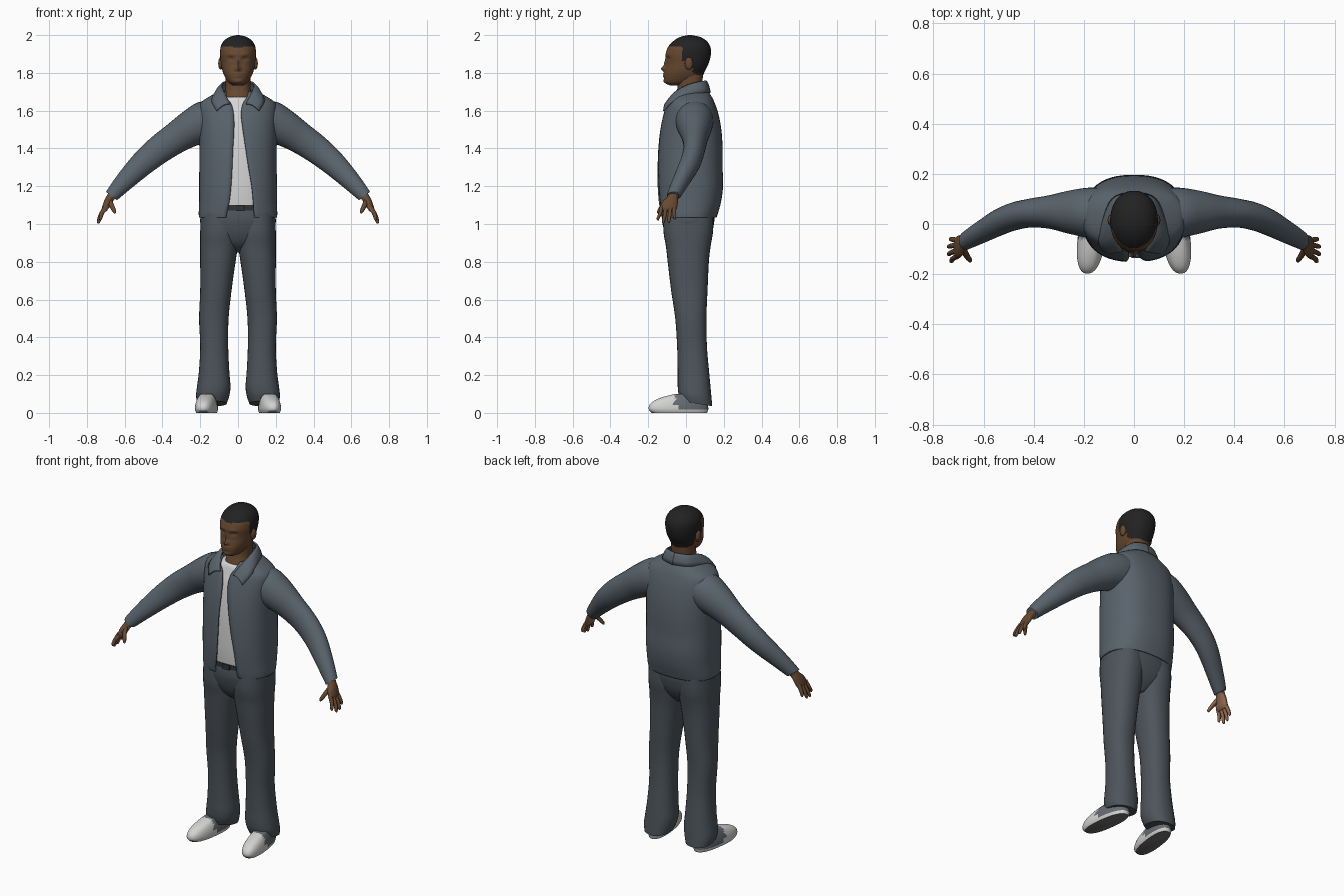
import bpy, bmesh, math
from mathutils import Vector

if "Cube" in bpy.data.objects:
    bpy.data.objects.remove(bpy.data.objects["Cube"])

COLORS = {
    "jacket_blue_grey": (0.10, 0.125, 0.15), "trouser_grey": (0.075, 0.09, 0.105),
    "skin_brown": (0.135, 0.065, 0.03), "palm_tan": (0.30, 0.15, 0.09),
    "hair_black": (0.016, 0.016, 0.016), "shirt_white": (0.68, 0.68, 0.68),
    "shoe_white": (0.65, 0.65, 0.64), "shoe_panel_grey": (0.13, 0.15, 0.17),
    "sole_grey": (0.16, 0.16, 0.165), "belt_dark": (0.03, 0.033, 0.038)}
MATS = {}
for name, c in COLORS.items():
    MATS[name] = bpy.data.materials.new(name)
    MATS[name].diffuse_color = (*c, 1)


def spline(rows, k):
    """Catmull-Rom through rows of numbers, k steps per span."""
    out, n = [], len(rows)
    for i in range(n - 1):
        p0, p1, p2, p3 = rows[max(i - 1, 0)], rows[i], rows[i + 1], rows[min(i + 2, n - 1)]
        for s in range(k):
            t = s / k
            out.append([0.5 * (2 * b + (c - a) * t + (2 * a - 5 * b + 4 * c - d) * t * t
                        + (3 * b - a - 3 * c + d) * t ** 3) for a, b, c, d in zip(p0, p1, p2, p3)])
    return out + [list(rows[-1])]


def power(v, n):
    return math.copysign(abs(v) ** (2 / n), v)


def section(z, yf, yb, rx, cx=0, n=2.3, seg=32, a0=0.0, a1=2 * math.pi):
    """Horizontal rounded ring; angle 0 faces the front."""
    cy, ry = (yf + yb) / 2, (yb - yf) / 2
    full = a1 - a0 > 6.28
    out = []
    for i in range(seg if full else seg + 1):
        a = a0 + (a1 - a0) * i / seg
        out.append(Vector((cx + rx * power(math.sin(a), n), cy - ry * power(math.cos(a), n), z)))
    return out


def loft(name, rings, mats, closed=True, cap=True, mirror=False, rule=None, thick=0, sharp=50):
    bm = bmesh.new()
    vs = [[bm.verts.new(p) for p in r] for r in rings]
    m = len(rings[0])
    for a, b in zip(vs, vs[1:]):
        for i in range(m if closed else m - 1):
            j = (i + 1) % m
            bm.faces.new((a[i], a[j], b[j], b[i]))
    if cap and closed:
        bm.faces.new(vs[0])
        bm.faces.new(vs[-1])
    bmesh.ops.recalc_face_normals(bm, faces=bm.faces)
    me = bpy.data.meshes.new(name)
    bm.to_mesh(me)
    bm.free()
    for k in mats:
        me.materials.append(MATS[k])
    if rule:
        for p in me.polygons:
            p.material_index = rule(p.center, p.normal)
    me.shade_smooth()
    me.set_sharp_from_angle(angle=math.radians(sharp))
    ob = bpy.data.objects.new(name, me)
    bpy.context.collection.objects.link(ob)
    if thick:
        s = ob.modifiers.new("thickness", 'SOLIDIFY')
        s.thickness, s.offset = thick, 0
    if mirror:
        ob.modifiers.new("mirror", 'MIRROR')
    return ob


def limb(name, rows, mats, k=5, seg=20, **kw):
    """Tube along rows of (x, y, z, radius across, radius along y)."""
    rows = spline(rows, k)
    rings = []
    for i, (x, y, z, ra, ry) in enumerate(rows):
        a, b = rows[max(i - 1, 0)], rows[min(i + 1, len(rows) - 1)]
        t = Vector((b[0] - a[0], 0, b[2] - a[2])).normalized()
        u = Vector((-t.z, 0, t.x))
        rings.append([Vector((x, y, z)) + u * ra * math.cos(q) + Vector((0, ry * math.sin(q), 0))
                      for q in (2 * math.pi * s / seg for s in range(seg))])
    return loft(name, rings, mats, mirror=True, **kw)


# Head: face relief is pushed along y, hair is coloured by region
head_rows = [(1.733, -.085, -.02, .025), (1.75, -.113, .045, .05), (1.78, -.116, .085, .07),
             (1.81, -.112, .10, .082), (1.85, -.104, .12, .09), (1.90, -.107, .132, .095),
             (1.94, -.093, .128, .091), (1.97, -.065, .108, .074), (1.99, -.03, .075, .046),
             (2.0, .01, .03, .008)]
RELIEF = [(0, 1.822, .013, .013, -.022), (0, 1.85, .009, .022, -.012), (.036, 1.875, .016, .010, .010),
          (.035, 1.897, .022, .008, -.005), (0, 1.795, .024, .006, -.007), (0, 1.782, .02, .006, -.006),
          (0, 1.755, .02, .010, -.004)]
head = [section(*r, n=2.15, seg=72) for r in spline(head_rows, 7)]
for ring in head:
    for p in ring:
        if p.y < -.02:
            p.y += sum(d * math.exp(-((abs(p.x) - x) / sx) ** 2 - ((p.z - z) / sz) ** 2)
                       for x, z, sx, sz, d in RELIEF)


def hair(c, n):
    front = c.z > 1.942 + .15 * min(c.y + .06, 0)
    side = c.y > -.02 and c.z > 1.865
    back = c.y > .035 and c.z > 1.80 - .3 * (c.y - .035)
    return int(front or side or back)


loft("head", head, ["skin_brown", "hair_black"], rule=hair)
loft("neck", [section(*r) for r in spline([(1.58, -.07, .08, .085), (1.66, -.062, .085, .075),
     (1.72, -.045, .085, .066), (1.79, -.045, .09, .066)], 4)], ["skin_brown"])
# Ears
loft("ear", [section(1.85 + .033 * math.sin(a), .015 - .022 * math.cos(a), .0152 + .022 * math.cos(a),
     .0002 + .013 * math.cos(a), cx=.092, n=2, seg=14)
     for a in (math.pi * (i / 10 - .5) for i in range(11))], ["skin_brown"], mirror=True)

# Jacket body, open at the front: z, front y, back y, half width, left edge, right edge
jacket_rows = [(1.035, -.128, .158, .203, -.062, .088), (1.06, -.134, .166, .204, -.058, .084),
               (1.12, -.142, .182, .202, -.045, .08), (1.2, -.147, .192, .202, -.036, .072),
               (1.3, -.147, .190, .201, -.03, .055), (1.4, -.143, .190, .201, -.026, .04),
               (1.5, -.132, .183, .203, -.02, .025), (1.58, -.115, .168, .205, -.022, .016),
               (1.635, -.098, .150, .197, -.035, .025), (1.668, -.085, .135, .155, -.06, .045),
               (1.70, -.065, .115, .095, -.062, .055)]


def edge_angle(g, rx, n=2.4):
    return math.copysign(math.asin((abs(g) / rx) ** (n / 2)), g)


loft("jacket_body", [section(z, yf, yb, rx, n=2.4, seg=56, a0=edge_angle(gr, rx),
                             a1=2 * math.pi + edge_angle(gl, rx) - 1e-3)
     if edge_angle(gr, rx) - edge_angle(gl, rx) > .01 else None
     for z, yf, yb, rx, gl, gr in spline(jacket_rows, 4)],
     ["jacket_blue_grey"], closed=False, thick=.008)

# Sleeves
limb("sleeve", [(.13, .045, 1.56, .10, .10), (.18, .045, 1.54, .108, .10), (.25, .047, 1.505, .096, .088),
                (.33, .048, 1.455, .083, .068), (.41, .044, 1.40, .076, .058), (.48, .03, 1.343, .069, .056),
                (.54, .006, 1.287, .061, .054), (.61, -.032, 1.215, .049, .046),
                (.66, -.06, 1.16, .039, .039), (.67, -.066, 1.148, .036, .036)],
     ["jacket_blue_grey"], seg=28)

# Collar: strip between an upper neck line and a lower flap line
upper = [(0, .105, 1.757), (.065, .08, 1.753), (.085, .01, 1.735), (.072, -.06, 1.695), (.042, -.108, 1.635)]
lower = [(0, .128, 1.695), (.085, .10, 1.695), (.13, .0, 1.675), (.138, -.075, 1.645), (.112, -.118, 1.598)]
up, lo = spline(upper, 5), spline(lower, 5)
loft("collar", [[Vector(a).lerp(Vector(b), t) + Vector((0, 0, .012 * math.sin(math.pi * t)))
     for t in (0, .25, .5, .75, 1)] for a, b in zip(up, lo)],
     ["jacket_blue_grey"], closed=False, mirror=True, thick=.008)

# Shirt
loft("shirt", [section(z, yf + .014, yb - .014, rx - .014, seg=40) for z, yf, yb, rx in spline(
     [(1.09, -.14, .165, .195), (1.2, -.147, .185, .2), (1.4, -.143, .185, .2), (1.55, -.124, .165, .195),
      (1.62, -.103, .14, .17), (1.66, -.09, .12, .12), (1.672, -.082, .11, .095)], 4)], ["shirt_white"])

# Belt
loft("belt", [section(z, -.129, .15, .187, seg=40) for z in (1.072, 1.1)], ["belt_dark"])
loft("buckle", [[Vector((x, y, z)) for x, y in ((-.01, -.136), (.035, -.136), (.035, -.12), (-.01, -.12))]
     for z in (1.07, 1.1)], ["belt_dark"])

# Trousers: hips and mirrored legs
loft("trouser_hips", [section(*r, n=2.4, seg=40) for r in spline(
     [(.85, -.03, .07, .03), (.89, -.08, .108, .10), (.94, -.108, .134, .17), (1.0, -.124, .148, .198),
      (1.04, -.127, .15, .198), (1.085, -.122, .148, .185)], 4)], ["trouser_grey"])
leg_rows = [(1.06, -.118, .145, 0, .196), (.96, -.119, .143, -.002, .2), (.88, -.106, .13, .001, .2),
            (.8, -.097, .121, .013, .2), (.65, -.079, .114, .034, .2), (.5, -.057, .108, .05, .206),
            (.35, -.047, .111, .052, .2), (.22, -.044, .122, .046, .207), (.14, -.044, .13, .04, .217),
            (.09, -.04, .135, .046, .222), (.05, -.028, .139, .06, .215)]
leg_rings = [section(z, yf, yb, (b - a) / 2, (a + b) / 2)
             for z, yf, yb, a, b in spline(leg_rows, 5)]
# Hems drop towards the heel
for ring in leg_rings:
    for p in ring:
        p.z -= max(0, .2 - p.z) * (p.y - .05) * 1.1
loft("trouser_leg", leg_rings, ["trouser_grey"], mirror=True)


# Shoes, toes turned slightly outwards
def shoe_paint(c, n):
    if n.z < -.6:
        return 2
    return int(c.z > .018 and c.y > -.055)


shoe = [section(*r, n=2.4, seg=40) for r in spline(
    [(0, -.182, .112, .05), (.018, -.197, .118, .056), (.042, -.193, .116, .055), (.065, -.168, .112, .05),
     (.085, -.12, .108, .043), (.10, -.06, .10, .036)], 4)]
for ring in shoe:
    for p in ring:
        p.x += .162 - .12 * p.y
loft("shoe", shoe, ["shoe_white", "shoe_panel_grey", "sole_grey"], mirror=True, rule=shoe_paint)


# Hands: palm, four fingers and a thumb; inner side is lighter
def palm_side(c, n):
    return int(n.x < -.35 and n.z < -.1)


SKIN = ["skin_brown", "palm_tan"]
limb("palm", [(.655, -.058, 1.17, .026, .029), (.675, -.072, 1.14, .022, .03), (.69, -.085, 1.115, .02, .042),
              (.703, -.093, 1.085, .017, .045), (.71, -.096, 1.068, .01, .04)], SKIN, rule=palm_side)
for i, (y0, y1, x1, z1) in enumerate([(-.128, -.148, .728, 1.02), (-.106, -.12, .738, 1.002),
                                      (-.084, -.09, .738, 1.006), (-.064, -.06, .73, 1.024)]):
    ym, xm, zm = (y0 + y1) / 2, (.705 + x1) / 2 + .006, (1.085 + z1) / 2
    limb("finger_%d" % (i + 1), [(.703, y0, 1.09, .012, .011), (xm, ym, zm, .011, .010),
         (x1, y1, z1 + .01, .009, .008), (x1 + .002, y1, z1, .004, .004)], SKIN, k=3, seg=10, rule=palm_side)
limb("thumb", [(.683, -.095, 1.125, .016, .016), (.668, -.125, 1.095, .013, .013),
               (.655, -.143, 1.068, .010, .010), (.651, -.147, 1.056, .004, .004)],
     SKIN, k=3, seg=10, rule=palm_side)

for m in bpy.data.materials:
    if m.users and not m.is_grease_pencil:
        m.use_nodes = True
        m.node_tree.nodes["Principled BSDF"].inputs["Base Color"].default_value = m.diffuse_color
